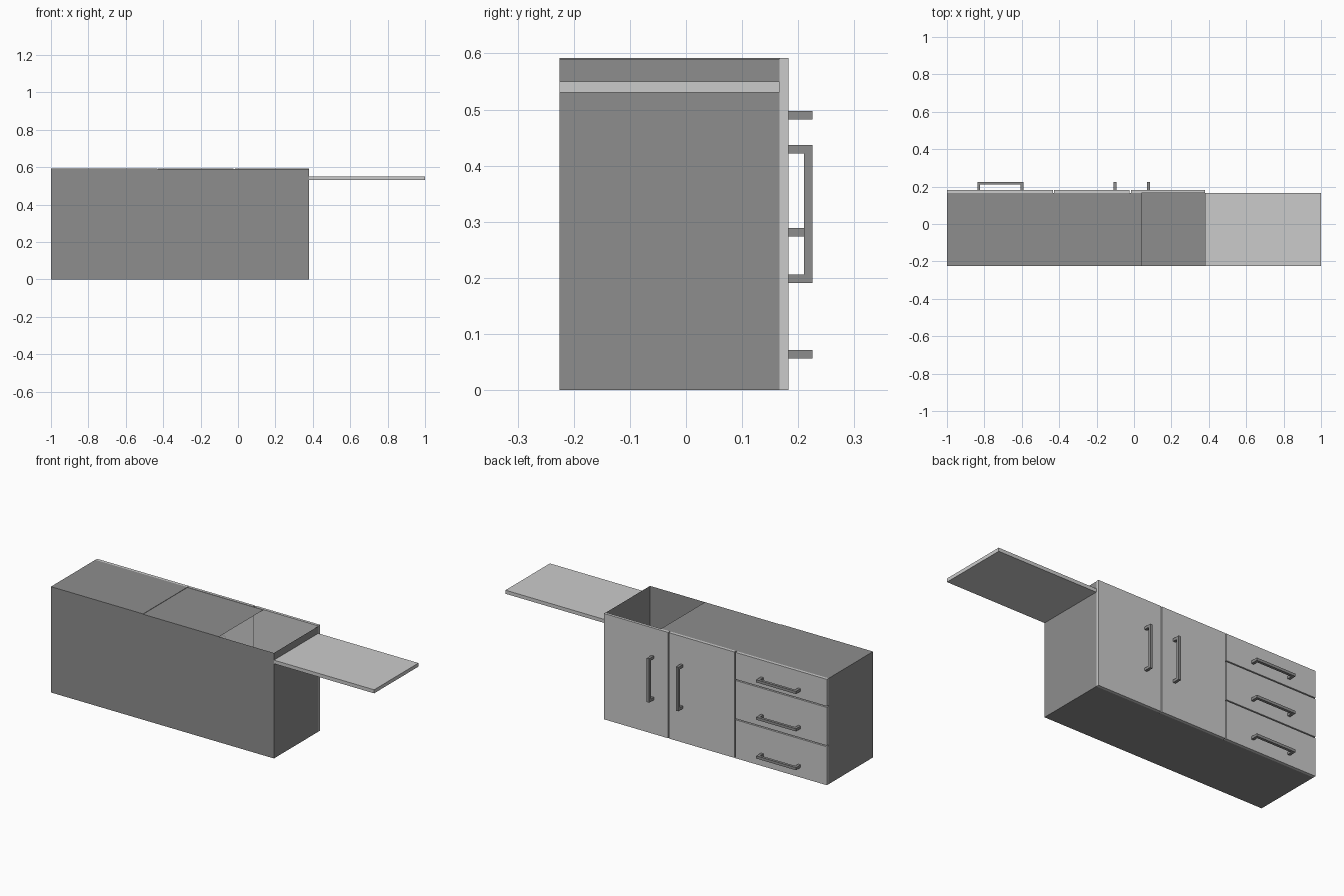
import bpy, bmesh
from mathutils import Vector

cube = bpy.data.objects.get("Cube")
if cube:
    bpy.data.objects.remove(cube, do_unlink=True)


def make_material(name, value):
    mat = bpy.data.materials.new(name)
    mat.use_nodes = True
    color = (value, value, value, 1)
    mat.diffuse_color = color
    mat.node_tree.nodes["Principled BSDF"].inputs["Base Color"].default_value = color
    return mat


dark_grey = make_material("dark grey", 0.27)
light_grey = make_material("light grey", 0.6)


def add_box(bm, low, high):
    low, high = Vector(low), Vector(high)
    made = bmesh.ops.create_cube(bm, size=1)
    for v in made["verts"]:
        v.co = (low + high) / 2 + v.co * (high - low)


def finish(name, bm, mat):
    mesh = bpy.data.meshes.new(name)
    bm.to_mesh(mesh)
    bm.free()
    mesh.materials.append(mat)
    obj = bpy.data.objects.new(name, mesh)
    bpy.context.collection.objects.link(obj)
    return obj


def box(name, low, high, mat):
    bm = bmesh.new()
    add_box(bm, low, high)
    return finish(name, bm, mat)


# Main dimensions
LEFT, RIGHT = 0.38, -1.0
BACK, FACE, OUTER = -0.225, 0.167, 0.183
TOP, GAP = 0.592, 0.003
DRAWER_X, DOOR_X, OPEN_X = -0.43, -0.02, 0.04

# Hollow carcass of thin sheet walls, open at the top of one end
bm = bmesh.new()
add_box(bm, (RIGHT, BACK, 0), (LEFT, FACE, TOP - 0.002))
bmesh.ops.bisect_plane(bm, geom=bm.verts[:] + bm.edges[:] + bm.faces[:],
                       plane_co=(OPEN_X, 0, 0), plane_no=(1, 0, 0))
opening = [f for f in bm.faces
           if f.normal.z > 0.9 and f.calc_center_median().x > OPEN_X]
bmesh.ops.delete(bm, geom=opening, context='FACES')
finish("cabinet_body", bm, dark_grey)

# Slightly raised top over the drawers
box("drawer_section_top", (RIGHT, BACK, TOP - 0.002), (DRAWER_X, FACE, TOP), dark_grey)

# Board reaching out from the open end
box("side_board", (LEFT, BACK, 0.53), (1.0, FACE, 0.55), light_grey)

# Doors
box("left_door", (DOOR_X + GAP, FACE, 0), (LEFT, OUTER, TOP), light_grey)
box("middle_door", (DRAWER_X + GAP, FACE, 0), (DOOR_X - GAP, OUTER, TOP), light_grey)

# Drawer fronts
levels = [-GAP, 0.218, 0.438, TOP + GAP]
for name, low, high in zip(("bottom", "middle", "top"), levels, levels[1:]):
    box(name + "_drawer_front", (RIGHT, FACE, low + GAP),
        (DRAWER_X - GAP, OUTER, high - GAP), light_grey)


# Bar handles: a square rail on two posts, along x or z
def handle(name, x, z, axis, length=0.246, t=0.015):
    bm = bmesh.new()
    center = Vector((x, 0, z))
    along = Vector((1, 0, 0)) if axis == 'x' else Vector((0, 0, 1))
    half = Vector((t / 2, 0, t / 2))
    reach = along * (length - t) / 2
    rail, end = Vector((0, 0.21, 0)), Vector((0, 0.225, 0))
    add_box(bm, center - reach - half + rail, center + reach + half + end)
    for side in (-1, 1):
        post = center + reach * side
        add_box(bm, post - half + Vector((0, OUTER, 0)), post + half + rail)
    finish(name, bm, dark_grey)


handle("left_door_handle", 0.078, 0.314, 'z')
handle("middle_door_handle", -0.102, 0.314, 'z')
for name, z in (("bottom", 0.064), ("middle", 0.281), ("top", 0.49)):
    handle(name + "_drawer_handle", -0.715, z, 'x')
